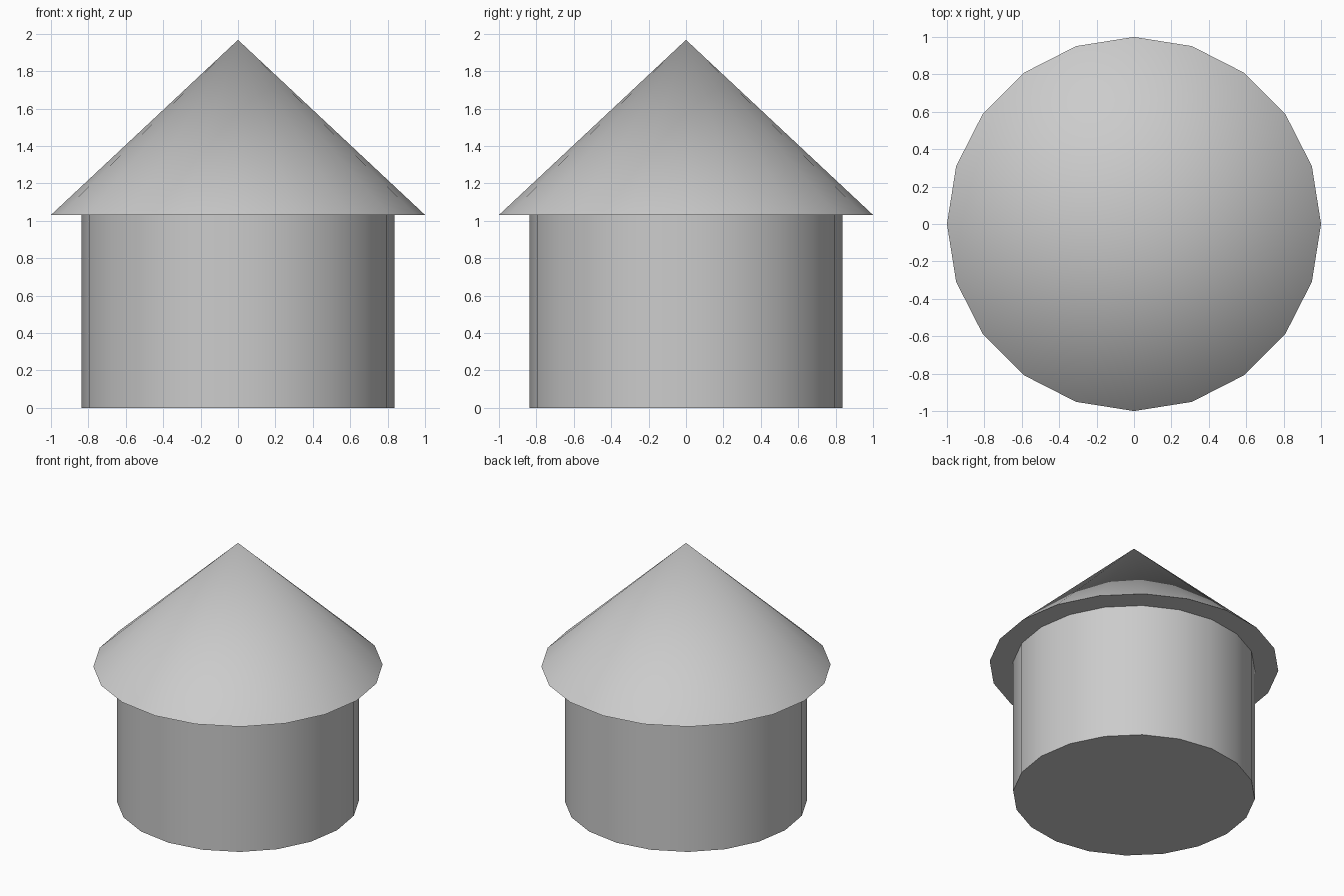
import bpy, bmesh, math

if "Cube" in bpy.data.objects:
    bpy.data.objects.remove(bpy.data.objects["Cube"])

SIDES = 20
WALL_R, ROOF_R = 0.837, 1.0
EAVES_Z, APEX_Z = 1.031, 1.967


def lathe(name, profile):
    """Revolve an (r, z) profile round the z axis; r = 0 makes a single point."""
    bm = bmesh.new()
    rings = []
    for r, z in profile:
        n = SIDES if r else 1
        ring = [bm.verts.new((r * math.cos(math.tau * i / SIDES),
                              r * math.sin(math.tau * i / SIDES), z)) for i in range(n)]
        rings.append(ring)
    for a, b in zip(rings, rings[1:]):
        for i in range(SIDES):
            j = (i + 1) % SIDES
            corners = [a[i % len(a)], a[j % len(a)], b[j % len(b)], b[i % len(b)]]
            bm.faces.new(list(dict.fromkeys(corners)))
    mesh = bpy.data.meshes.new(name)
    bm.to_mesh(mesh)
    bm.free()
    obj = bpy.data.objects.new(name, mesh)
    bpy.context.collection.objects.link(obj)
    bpy.ops.object.select_all(action='DESELECT')
    obj.select_set(True)
    bpy.context.view_layer.objects.active = obj
    bpy.ops.object.shade_smooth_by_angle(angle=math.radians(40))
    return obj


# Round wall with closed floor
lathe("wall", [(0, 0), (WALL_R, 0), (WALL_R, EAVES_Z)])

# Conical roof with flat eaves underside
lathe("roof", [(WALL_R, EAVES_Z), (ROOF_R, EAVES_Z), (0, APEX_Z)])
